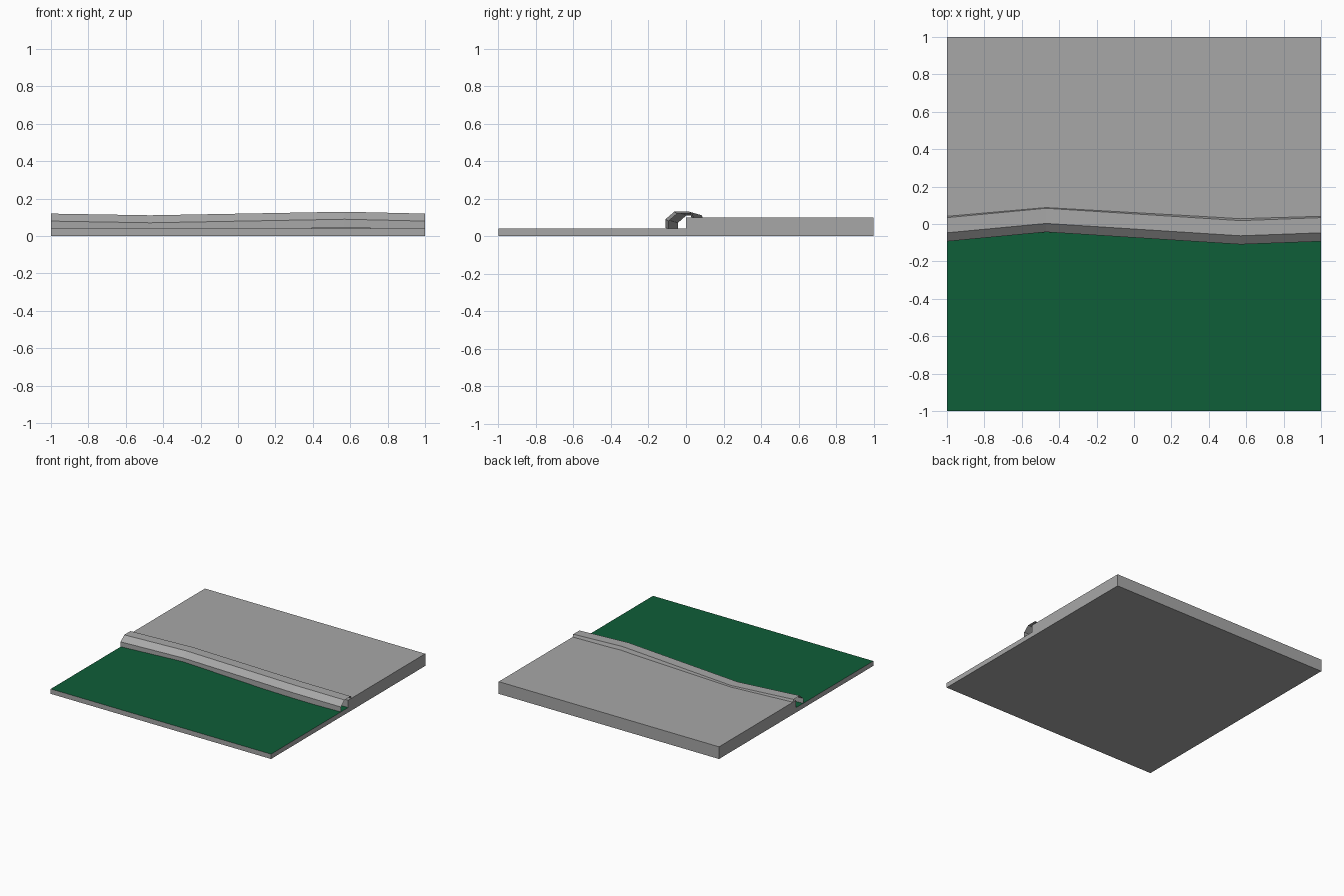
import bpy, bmesh

if "Cube" in bpy.data.objects:
    bpy.data.objects.remove(bpy.data.objects["Cube"])


def material(name, rgb):
    m = bpy.data.materials.new(name)
    m.diffuse_color = (*rgb, 1)
    m.use_nodes = True
    m.node_tree.nodes["Principled BSDF"].inputs["Base Color"].default_value = m.diffuse_color
    return m


grey = material("stone grey", (0.39, 0.39, 0.39))
green = material("dark green", (0.0045, 0.112, 0.04))


def sweep(name, rings, closed, mats):
    """Skin a row of equal point rings; closed makes a capped solid."""
    bm = bmesh.new()
    vs = [[bm.verts.new(p) for p in ring] for ring in rings]
    n = len(rings[0])
    for a, b in zip(vs, vs[1:]):
        for i in range(n if closed else n - 1):
            j = (i + 1) % n
            bm.faces.new((a[i], b[i], b[j], a[j]))
    if closed:
        bm.faces.new(vs[0])
        bm.faces.new(vs[-1][::-1])
    bmesh.ops.recalc_face_normals(bm, faces=bm.faces)
    if not closed and sum(f.normal.z for f in bm.faces) < 0:
        bmesh.ops.reverse_faces(bm, faces=bm.faces)
    me = bpy.data.meshes.new(name)
    bm.to_mesh(me)
    bm.free()
    for m in mats:
        me.materials.append(m)
    ob = bpy.data.objects.new(name, me)
    bpy.context.collection.objects.link(ob)
    return ob


# stepped ground slab, with the low tread coloured green
LOW, HIGH = 0.04, 0.10
step = [(-1, 0), (1, 0), (1, HIGH), (0, HIGH), (0, LOW), (-1, LOW)]
slab = sweep("ground_slab", [[(x, y, z) for y, z in step] for x in (-1, 1)],
             True, [grey, green])
for p in slab.data.polygons:
    if p.normal.z > 0.9 and p.center.z < 0.05:
        p.material_index = 1

# open curved lip over the step, wandering gently along x
lip = [(-0.093, 0.035), (-0.093, 0.08), (-0.047, 0.12), (0.034, 0.12), (0.044, 0.092)]
path = [(-1, 0, 0), (-0.47, 0.05, -0.009), (0.57, -0.016, 0.01), (1, 0, 0)]
sweep("edge_lip", [[(x, y + dy, z + dz) for y, z in lip] for x, dy, dz in path],
      False, [grey])
